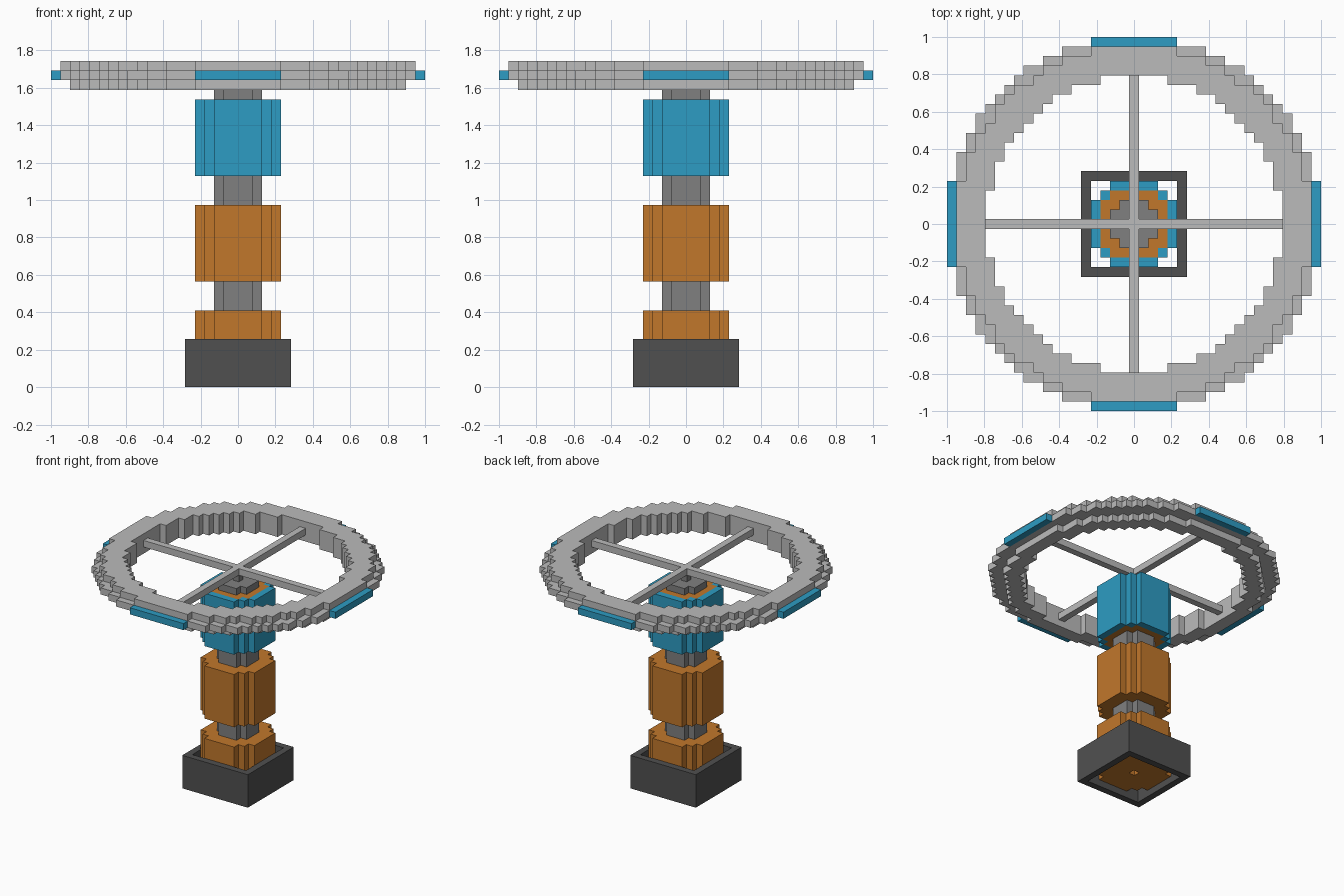
import bpy
import bmesh

if "Cube" in bpy.data.objects:
    bpy.data.objects.remove(bpy.data.objects["Cube"], do_unlink=True)

U = 2 / 39  # edge length of one block


def linear(c):
    c /= 255
    return c / 12.92 if c <= 0.04045 else ((c + 0.055) / 1.055) ** 2.4


def material(name, *rgb):
    color = [linear(c) for c in rgb] + [1.0]
    mat = bpy.data.materials.new(name)
    mat.use_nodes = True
    mat.diffuse_color = color
    bsdf = next(n for n in mat.node_tree.nodes if n.type == 'BSDF_PRINCIPLED')
    bsdf.inputs["Base Color"].default_value = color
    return mat


light_grey = material("light grey", 187, 187, 187)
mid_grey = material("mid grey", 128, 128, 128)
dark_grey = material("dark grey", 80, 80, 80)
blue = material("blue", 45, 156, 195)
orange = material("orange", 193, 119, 43)


def prism(name, inside, z0, z1, mat):
    """Extrude every grid cell that passes the test from layer z0 to layer z1."""
    bm = bmesh.new()
    corners = {}

    def corner(i, j):
        if (i, j) not in corners:
            corners[i, j] = bm.verts.new(((i - 0.5) * U, (j - 0.5) * U, z0 * U))
        return corners[i, j]

    for x in range(-19, 20):
        for y in range(-19, 20):
            if inside(x, y):
                bm.faces.new([corner(x, y), corner(x + 1, y),
                              corner(x + 1, y + 1), corner(x, y + 1)])
    top = bmesh.ops.extrude_face_region(bm, geom=bm.faces[:])["geom"]
    bmesh.ops.translate(bm, vec=(0, 0, (z1 - z0) * U),
                        verts=[g for g in top if isinstance(g, bmesh.types.BMVert)])
    bmesh.ops.recalc_face_normals(bm, faces=bm.faces[:])
    mesh = bpy.data.meshes.new(name)
    bm.to_mesh(mesh)
    bm.free()
    mesh.materials.append(mat)
    obj = bpy.data.objects.new(name, mesh)
    bpy.context.collection.objects.link(obj)
    return obj


def ring(outer, inner=-1.0):
    """Cells of a stepped disc, or of a stepped ring when inner is given."""
    low = inner * inner if inner > 0 else -1
    return lambda x, y: low < x * x + y * y <= outer * outer


# Square open socket at the foot
prism("base_socket", lambda x, y: max(abs(x), abs(y)) == 5, 0, 5, dark_grey)

# Lower collar, with a small bore underneath
prism("lower_collar_bottom", ring(4.5, 0.5), 1, 2, orange)
prism("lower_collar", ring(4.5), 2, 8, orange)

# Shaft and the drums around it
prism("shaft", ring(2.5), 8, 31, mid_grey)
prism("middle_drum", ring(4.5), 11, 19, orange)
prism("upper_drum_core", ring(3.9, 2.5), 22, 30, orange)
prism("upper_drum_shell", ring(4.5, 3.9), 22, 30, blue)

# Pin and cross spokes
prism("hub_pin", ring(0.5), 31, 32, mid_grey)
prism("spokes", lambda x, y: min(abs(x), abs(y)) == 0 and max(abs(x), abs(y)) <= 15,
      32, 33, light_grey)

# Wheel rim in three stepped layers
middle = ring(19.5, 15.5)
prism("rim_lower", ring(17.5, 15.5), 31, 32, light_grey)
prism("rim_middle", lambda x, y: middle(x, y) and max(abs(x), abs(y)) < 19,
      32, 33, light_grey)
prism("rim_upper", ring(18.5, 15.5), 33, 34, light_grey)

# Four coloured pads on the outside of the rim
prism("rim_pads", lambda x, y: middle(x, y) and max(abs(x), abs(y)) == 19,
      32, 33, blue)
